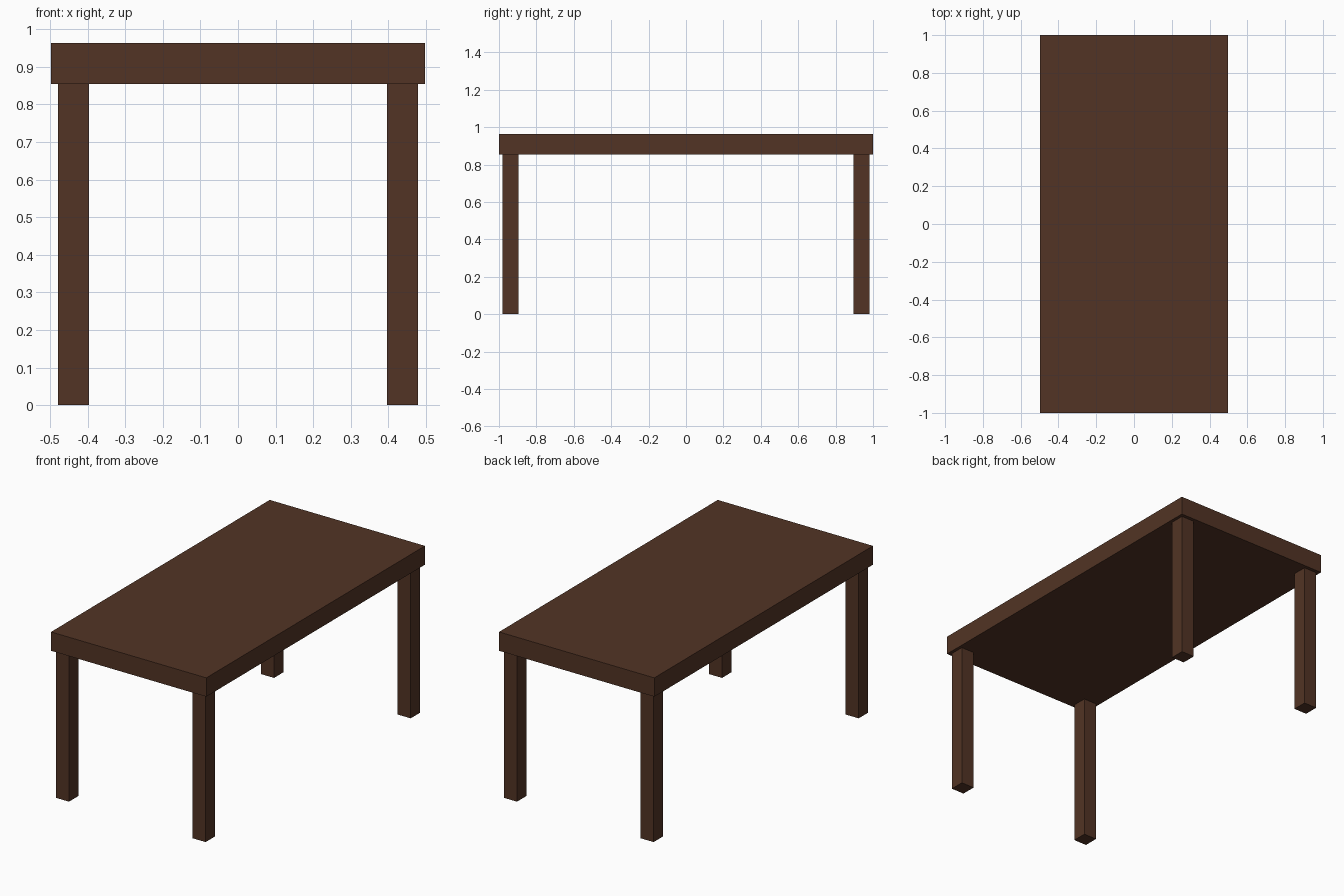
import bpy

if "Cube" in bpy.data.objects:
    bpy.data.objects.remove(bpy.data.objects["Cube"])

wood = bpy.data.materials.new("dark brown wood")
wood.diffuse_color = (0.084, 0.034, 0.018, 1.0)
wood.use_nodes = True
wood.node_tree.nodes["Principled BSDF"].inputs["Base Color"].default_value = wood.diffuse_color


def box(name, lo, hi):
    """Axis-aligned box between two corners."""
    centre = [(a + b) / 2 for a, b in zip(lo, hi)]
    bpy.ops.mesh.primitive_cube_add(size=1, location=centre)
    ob = bpy.context.object
    ob.name = name
    ob.scale = [b - a for a, b in zip(lo, hi)]
    bpy.ops.object.transform_apply(location=False, rotation=False, scale=True)
    ob.data.materials.append(wood)
    return ob


# Thick slab top
TOP_Z, UNDER_Z = 0.963, 0.854
box("table_top", (-0.497, -1.0, UNDER_Z), (0.497, 1.0, TOP_Z))

# Four square legs, slightly inset from the corners
for side, sx in (("left", -1), ("right", 1)):
    for end, sy in (("front", -1), ("back", 1)):
        xs = sorted((sx * 0.396, sx * 0.479))
        ys = sorted((sy * 0.895, sy * 0.98))
        box(f"{end}_{side}_leg", (xs[0], ys[0], 0), (xs[1], ys[1], UNDER_Z))
